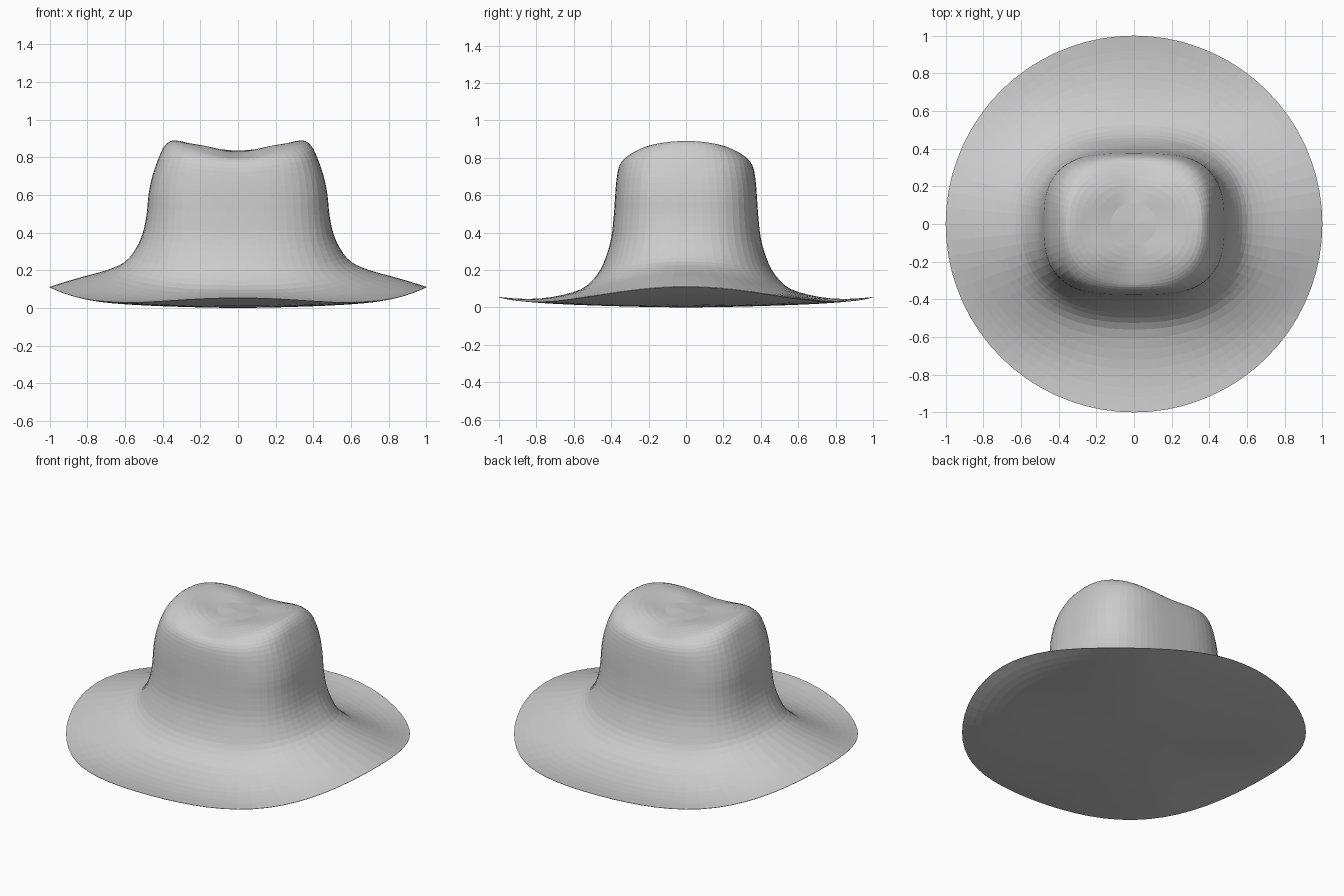
import bpy, bmesh, math

if "Cube" in bpy.data.objects:
    bpy.data.objects.remove(bpy.data.objects["Cube"])

SEG = 72
STEPS = 3

# Rings of the felt: half width x, half width y, squareness,
# height at the side, at the front/back, at the diagonal
top = [
    (.12, .11, 2.2, .844, .833, .838),
    (.24, .21, 2.4, .870, .822, .858),
    (.34, .29, 2.6, .890, .803, .850),
    (.388, .335, 2.8, .862, .785, .822),
    (.42, .36, 3.0, .80, .745, .775),
    (.455, .373, 3.0, .70, .67, .69),
    (.475, .38, 3.0, .60, .58, .59),
    (.485, .387, 2.9, .50, .48, .49),
    (.505, .40, 2.8, .40, .37, .38),
    (.54, .43, 2.6, .32, .265, .29),
    (.60, .475, 2.4, .245, .175, .20),
    (.70, .56, 2.25, .20, .098, .125),
    (.82, .72, 2.1, .167, .055, .072),
    (.92, .87, 2.0, .138, .046, .046),
    (1.0, 1.0, 2.0, .112, .056, .035),
]
under = [
    (1.0, 1.0, 2.0, .110, .054, .033),
    (.90, .90, 2.0, .072, .040, .024),
    (.75, .75, 2.0, .042, .026, .016),
    (.50, .50, 2.0, .018, .012, .008),
    (.20, .20, 2.0, .003, .002, .002),
]


def smooth_rings(rings):
    """Catmull-Rom interpolation between the key rings."""
    out = []
    for i in range(len(rings) - 1):
        p = [rings[max(0, min(len(rings) - 1, i + k))] for k in (-1, 0, 1, 2)]
        for j in range(STEPS):
            t = j / STEPS
            out.append(tuple(.5 * (2*b + (c-a)*t + (2*a-5*b+4*c-d)*t*t
                                   + (3*b-a-3*c+d)*t**3) for a, b, c, d in zip(*p)))
    return out + [rings[-1]]


def add_ring(bm, ring):
    rx, ry, n, zx, zy, zd = ring
    b = (zx - zy) / 2
    a = ((zx + zy) / 2 + zd) / 2
    c = ((zx + zy) / 2 - zd) / 2
    verts = []
    for k in range(SEG):
        t = 2 * math.pi * k / SEG
        cx, sy = math.cos(t), math.sin(t)
        r = (abs(cx / rx)**n + abs(sy / ry)**n)**(-1 / n)
        verts.append(bm.verts.new((r*cx, r*sy, a + b*math.cos(2*t) + c*math.cos(4*t))))
    return verts


# Crown, brim and closed underside as one skin
bm = bmesh.new()
loops = [add_ring(bm, r) for r in smooth_rings(top) + smooth_rings(under)]
for lo, hi in zip(loops, loops[1:]):
    for k in range(SEG):
        m = (k + 1) % SEG
        bm.faces.new((lo[k], hi[k], hi[m], lo[m]))
crown_tip = bm.verts.new((0, 0, .835))
bottom_tip = bm.verts.new((0, 0, 0))
for k in range(SEG):
    m = (k + 1) % SEG
    bm.faces.new((crown_tip, loops[0][k], loops[0][m]))
    bm.faces.new((bottom_tip, loops[-1][m], loops[-1][k]))
bmesh.ops.recalc_face_normals(bm, faces=bm.faces)

mesh = bpy.data.meshes.new("hat")
bm.to_mesh(mesh)
bm.free()
hat = bpy.data.objects.new("hat", mesh)
bpy.context.collection.objects.link(hat)
